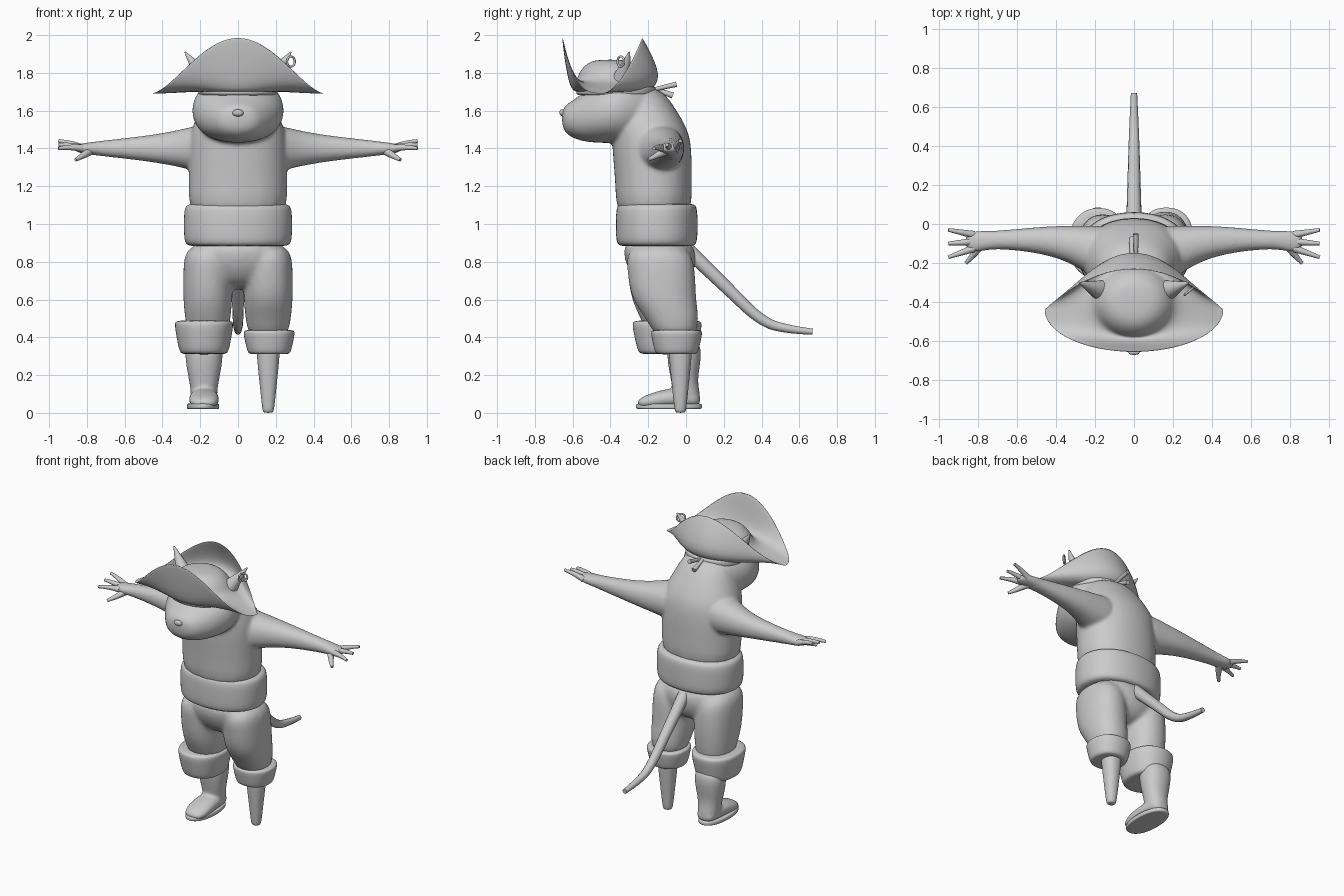
import bpy, bmesh, math
from mathutils import Vector

cube = bpy.data.objects.get("Cube")
if cube:
    bpy.data.objects.remove(cube)

clay = bpy.data.materials.new("plain_grey")
clay.use_nodes = True
clay.diffuse_color = (.6, .6, .6, 1)
clay.node_tree.nodes["Principled BSDF"].inputs["Base Color"].default_value = clay.diffuse_color

SIDES = 16
SIGNS = {"left": 1, "right": -1}
# Which of (fixed centre, moving centre, position) gives x, y and z
AXIS_ORDER = {"X": (2, 1, 0), "Y": (0, 2, 1), "Z": (0, 1, 2)}


def turn(count):
    """Cosine and sine of evenly spaced angles."""
    angles = [math.tau * i / count for i in range(count)]
    return [(math.cos(angle), math.sin(angle)) for angle in angles]


def skin(bm, rings):
    """Close a stack of point rings into a solid."""
    loops = [[bm.verts.new(point) for point in ring] for ring in rings]
    faces = [bm.faces.new(loops[0]), bm.faces.new(loops[-1])]
    for lower, upper in zip(loops, loops[1:]):
        for i in range(len(lower)):
            faces.append(bm.faces.new((lower[i - 1], lower[i], upper[i], upper[i - 1])))
    bmesh.ops.recalc_face_normals(bm, faces=faces)


def loft(bm, axis, rows, fixed=0, squareness=.9):
    """Rows give position, moving centre and two radii; the other centre is fixed."""
    # Subdivision pulls a ring inwards, so widen it by the same amount
    widen = 3 / (2 + math.cos(math.tau / SIDES))
    rings = []
    for position, moving, radius_a, radius_b in rows:
        ring = []
        for c, s in turn(SIDES):
            u = fixed + widen * radius_a * math.copysign(abs(c) ** squareness, c)
            v = moving + widen * radius_b * math.copysign(abs(s) ** squareness, s)
            ring.append([(u, v, position)[k] for k in AXIS_ORDER[axis]])
        rings.append(ring)
    skin(bm, rings)


def link(name, data):
    data.materials.append(clay)
    ob = bpy.data.objects.new(name, data)
    bpy.context.collection.objects.link(ob)
    return ob


def finish(name, bm, voxel=None):
    """Turn the mesh into a rounded object, melting its solids together if asked."""
    mesh = bpy.data.meshes.new(name)
    bm.to_mesh(mesh)
    bm.free()
    mesh.shade_smooth()
    ob = link(name, mesh)
    rounding = ob.modifiers.new("rounding", "SUBSURF")
    rounding.levels = rounding.render_levels = 2
    if voxel:
        fuse = ob.modifiers.new("fuse", "REMESH")
        fuse.mode = "VOXEL"
        fuse.voxel_size = voxel
        fuse.use_smooth_shade = True
        blend = ob.modifiers.new("blend", "SMOOTH")
        blend.iterations = 6


def band(name, centre, radii, bottom, top, taper=1.0):
    """Upright ring of cloth or leather with rounded edges, narrowed at the bottom."""
    rows = []
    for height, inset in ((0, .85), (.04, 1), (.5, 1), (.96, 1), (1, .85)):
        scale = inset * (taper + (1 - taper) * height)
        z = bottom + height * (top - bottom)
        rows.append((z, centre[1], radii[0] * scale, radii[1] * scale))
    bm = bmesh.new()
    loft(bm, "Z", rows, fixed=centre[0])
    finish(name, bm)


def tube(name, points, start_radius, end_radius):
    """Round tapered strand along a smooth path."""
    curve = bpy.data.curves.new(name, "CURVE")
    curve.dimensions = "3D"
    curve.bevel_depth = 1
    curve.use_fill_caps = True
    spline = curve.splines.new("NURBS")
    last = len(points) - 1
    spline.points.add(last)
    for i, point in enumerate(points):
        spline.points[i].co = (*point, 1)
        spline.points[i].radius = start_radius + (end_radius - start_radius) * i / last
    spline.order_u = min(3, len(points))
    spline.use_endpoint_u = True
    link(name, curve)


# Torso, head and arms melted into one body
bm = bmesh.new()
loft(bm, "Z", [(1, -.17, .26, .2), (1.2, -.17, .26, .2), (1.4, -.18, .26, .21),
               (1.5, -.19, .25, .2), (1.6, -.22, .2, .17), (1.74, -.28, .15, .14)])
loft(bm, "Y", [(-.66, 1.56, .08, .06), (-.6, 1.55, .14, .1), (-.5, 1.58, .21, .15),
               (-.4, 1.6, .25, .17), (-.3, 1.61, .23, .18), (-.15, 1.61, .14, .12)])
for sign in SIGNS.values():
    arm = [(.1, -.15, .13, .14), (.22, -.14, .12, .13), (.3, -.11, .1, .1), (.45, -.08, .07, .07),
           (.73, -.08, .04, .04), (.8, -.09, .03, .06), (.87, -.09, .02, .04)]
    loft(bm, "X", [(sign * x, *rest) for x, *rest in arm], fixed=1.4)
finish("body", bm, voxel=.011)

# Nose
bm = bmesh.new()
loft(bm, "Y", [(-.67, 1.59, .02, .01), (-.66, 1.59, .03, .02), (-.63, 1.58, .03, .02)])
finish("nose", bm)

# Fingers fan out from the palm, with the thumb in front and lower
for side, sign in SIGNS.items():
    for fan, finger in enumerate(("front", "middle", "back"), start=-1):
        root = Vector((sign * .82, -.09 + .035 * fan, 1.4))
        tip = Vector((sign * .95, -.1 + .07 * fan, 1.42 + .02 * fan))
        knuckle = root.lerp(tip, .5) + Vector((0, 0, .01))
        tube(f"{side}_{finger}_finger", [root, knuckle, tip], .02, .009)
    tube(f"{side}_thumb", [(sign * .78, -.1, 1.39), (sign * .82, -.16, 1.36), (sign * .86, -.2, 1.34)],
         .024, .009)

# Waist sash
band("sash", (0, -.155), (.285, .215), .88, 1.11)

# Breeches: hips and two legs melted together, the left knee set further back
bm = bmesh.new()
loft(bm, "Z", [(.95, -.15, .26, .2), (.76, -.13, .26, .19), (.65, -.12, .15, .1)])
for sign, knee in ((1, -.05), (-1, -.08)):
    loft(bm, "Z", [(.9, -.15, .12, .17), (.75, -.13, .13, .18), (.6, -.12, .13, .17),
                   (.5, knee - .02, .12, .14), (.38, knee, .1, .1)], fixed=sign * .16)
finish("breeches", bm, voxel=.014)

# Leg cuffs and the wooden peg
band("right_cuff", (-.18, -.1), (.16, .19), .31, .49, taper=.8)
band("left_cuff", (.165, -.05), (.14, .14), .31, .44, taper=.8)
band("peg_leg", (.16, -.03), (.066, .066), 0, .36, taper=.45)

# Boot and sole
bm = bmesh.new()
loft(bm, "Z", [(.4, -.01, .1, .09), (.28, -.01, .1, .09), (.18, -.01, .08, .07),
               (.12, 0, .07, .07), (.05, .01, .07, .07)], fixed=-.18)
loft(bm, "Y", [(.08, .07, .06, .04), (0, .08, .07, .05), (-.1, .08, .08, .05),
               (-.2, .06, .08, .04), (-.26, .05, .05, .02)], fixed=-.18)
finish("boot", bm, voxel=.01)
band("boot_sole", (-.185, -.09), (.085, .175), .02, .05)

# Tail
tube("tail", [(0, 0, .87), (0, .2, .68), (0, .4, .48), (0, .55, .44), (0, .67, .43)], .04, .016)

# Hat: brim turned up at front and back, drawn out at the sides, round crown inside
CENTRE_Y = -.44


def oval(radius_x, radius_y, z):
    return [(radius_x * c, radius_y * s - .4, z) for c, s in turn(2 * SIDES)]


def brim(reach, back, front, low, rise, power):
    """Brim ring that climbs towards the front and back."""
    ring = []
    for c, s in turn(2 * SIDES):
        depth = back * s * s if s > 0 else front * s
        ring.append((reach * c, CENTRE_Y + depth, low + rise * abs(s) ** power))
    return ring


def shrink(ring, scale, lift):
    return [(x * scale, CENTRE_Y + (y - CENTRE_Y) * scale, z + lift) for x, y, z in ring]


fold = brim(.39, .33, .19, 1.69, .08, 2)
rim = brim(.47, .21, .22, 1.69, .31, 3.5)
bm = bmesh.new()
skin(bm, [oval(.2, .17, 1.7), oval(.24, .2, 1.7), fold, rim,
          shrink(rim, .965, 0), shrink(fold, .92, .025),
          oval(.21, .18, 1.75), oval(.19, .17, 1.8), oval(.13, .12, 1.86), oval(.05, .05, 1.87)])
finish("hat", bm)
band("head_band", (0, -.37), (.21, .21), 1.68, 1.73)

# Ears poking out beside the crown
for side, sign in SIGNS.items():
    tube(f"{side}_ear", [(sign * .17, -.34, 1.76), (sign * .28, -.3, 1.91)], .055, .004)

# Earring on the left ear
bpy.ops.mesh.primitive_torus_add(major_radius=.027, minor_radius=.006, major_segments=24, minor_segments=8,
                                 location=(.28, -.345, 1.86), rotation=(math.pi / 2, 0, .7))
earring = bpy.context.object
earring.name = "earring"
earring.data.materials.append(clay)
bpy.ops.object.shade_smooth()

# Knotted band ends at the back of the head
tube("upper_band_end", [(.01, -.18, 1.71), (.01, -.05, 1.74)], .01, .014)
tube("lower_band_end", [(-.01, -.18, 1.72), (-.01, -.07, 1.68)], .01, .016)
